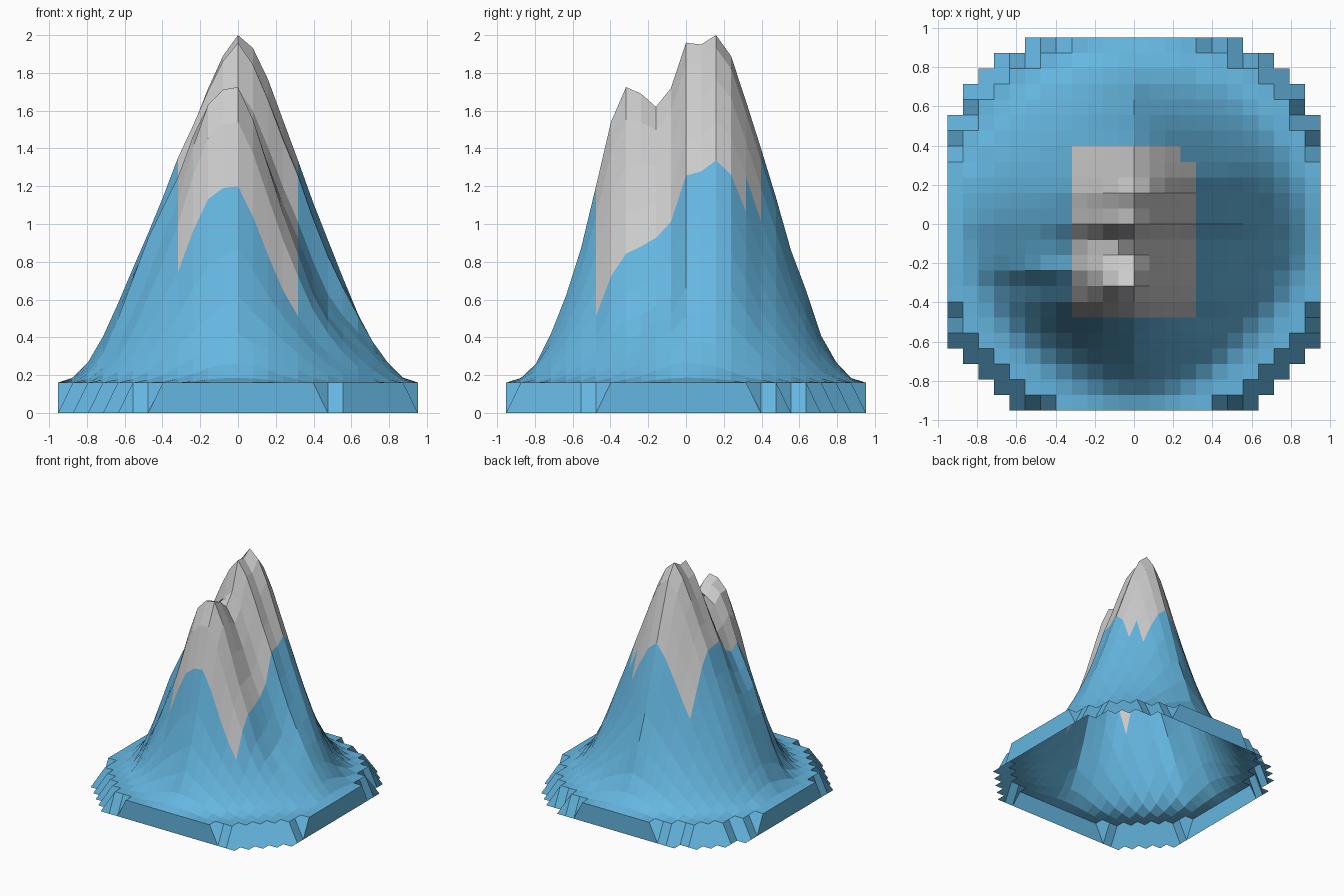
import bpy, bmesh, math

if "Cube" in bpy.data.objects:
    bpy.data.objects.remove(bpy.data.objects["Cube"])

N = 12                 # cells from the centre to each side
STEP = 0.953 / N
RIM = 0.16             # height of the base rim

# Ridge line height along x = 0, from front (-y) to back (+y)
RIDGE = [0.16, 0.185, 0.26, 0.42, 0.62, 0.87, 1.20, 1.54, 1.725, 1.69, 1.62, 1.72, 1.96,
         1.95, 2.00, 1.89, 1.65, 1.40, 1.14, 0.86, 0.65, 0.41, 0.27, 0.185, 0.16]
# Falloff from the ridge to the rim, one value per grid step
FALLOFF = [1.0, 0.962, 0.87, 0.75, 0.632, 0.51, 0.40, 0.30, 0.205, 0.12, 0.055, 0.014, 0.0]
FALL = list(enumerate(FALLOFF))
# Steepness of the two flanks: (row, exponent)
RIGHT = [(-12, 1.1), (-9, 1.25), (-6, 1.92), (-5, 1.65), (-4, 1.63), (-3, 1.55), (-2, 1.37),
         (-1, 1.31), (0, 1.08), (1, 1.02), (2, 0.95), (3, 0.93), (4, 0.98), (5, 1.1), (12, 1.0)]
LEFT = [(-12, 1.0), (-6, 0.88), (-4, 0.95), (-3, 0.70), (-2, 0.72), (-1, 0.79), (0, 0.9),
        (1, 0.9), (3, 1.02), (5, 1.13), (12, 1.0)]
# Near the ridge: broad shoulder left of the front peak, sharp crease elsewhere
SHOULDER = [(0, 0.0), (1, 0.2), (2, 0.42), (3, 0.75), (4, 1.0), (12, 1.0)]
CREASE = [(0, 1.6), (1, 1.6), (2, 1.22), (3, 1.08), (4, 1.0), (12, 1.0)]
# Gullies running down the left foot: row -> scale
GULLY = {0: 1.03, -1: 0.9, -2: 0.9, -3: 0.98, -4: 0.92}


def lerp(points, t):
    for (a, va), (b, vb) in zip(points, points[1:]):
        if t <= b:
            return va + (vb - va) * (t - a) / (b - a)
    return points[-1][1]


def height(i, j):
    # Outside the round footprint the surface drops to the ground
    if i * i + (j + 0.2) ** 2 > 169:
        return 0.0
    top = RIDGE[j + N] - RIM
    if i == 0:
        return RIM + top
    # Flank falling away from the ridge
    width = math.sqrt(max(11.8 ** 2 - j * j, 0.01))
    q = lerp(RIGHT if i > 0 else LEFT, j)
    if i < 0 and -7 <= j <= -2:
        q *= lerp(SHOULDER, -i)
    elif (i < 0 and j >= -1) or (i > 0 and j <= 1):
        q *= lerp(CREASE, abs(i))
    flank = top * lerp(FALL, min(abs(i) / width * 11.8, N)) ** q
    # Slightly diamond-shaped foot takes over further out
    p = 1.85 if j > 0 else 1.6 if i > 0 else 1.7
    r = (abs(i) ** p + abs(j) ** p) ** (1 / p)
    foot = 1.9 * lerp(FALL, min(r, N))
    if i < 0:
        foot *= GULLY.get(j, 1.0)
    w = min(max((math.hypot(i, j) - 6.5) / 3.5, 0), 1)
    return RIM + flank * (1 - w) + foot * w


def is_summit(i, j):
    return -4 <= i <= 3 and -6 <= j <= 4 and (i, j) != (3, 4)


def build(name, wanted, color=None, skirt=False):
    bm = bmesh.new()
    cache = {}

    def vert(i, j, z=None):
        z = height(i, j) if z is None else z
        key = (i, j, z)
        if key not in cache:
            cache[key] = bm.verts.new((i * STEP, j * STEP, z))
        return cache[key]

    # Terrain cells
    for i in range(-N, N):
        for j in range(-N, N):
            corners = [(i, j), (i + 1, j), (i + 1, j + 1), (i, j + 1)]
            if wanted(i, j) and any(height(*c) > 0 for c in corners):
                bm.faces.new([vert(*c) for c in corners])

    # Upright walls where the round base meets its square limits
    if skirt:
        for k in range(-N, N):
            for a, b in (((k, -N), (k + 1, -N)), ((k + 1, N), (k, N)),
                         ((N, k), (N, k + 1)), ((-N, k + 1), (-N, k))):
                if height(*a) > 0 or height(*b) > 0:
                    loop = [vert(*a, 0.0), vert(*b, 0.0), vert(*b), vert(*a)]
                    bm.faces.new(list(dict.fromkeys(loop)))

    mesh = bpy.data.meshes.new(name)
    bm.to_mesh(mesh)
    bm.free()
    obj = bpy.data.objects.new(name, mesh)
    bpy.context.collection.objects.link(obj)
    if color:
        mat = bpy.data.materials.new(name + "_blue")
        mat.diffuse_color = color
        mat.use_nodes = True
        mat.node_tree.nodes["Principled BSDF"].inputs["Base Color"].default_value = mat.diffuse_color
        mesh.materials.append(mat)
    return obj


# Blue slopes with rim, and the grey rocky summit
build("mountain_slopes", lambda i, j: not is_summit(i, j), (0.13, 0.47, 0.75, 1), True)
build("mountain_summit", is_summit)
